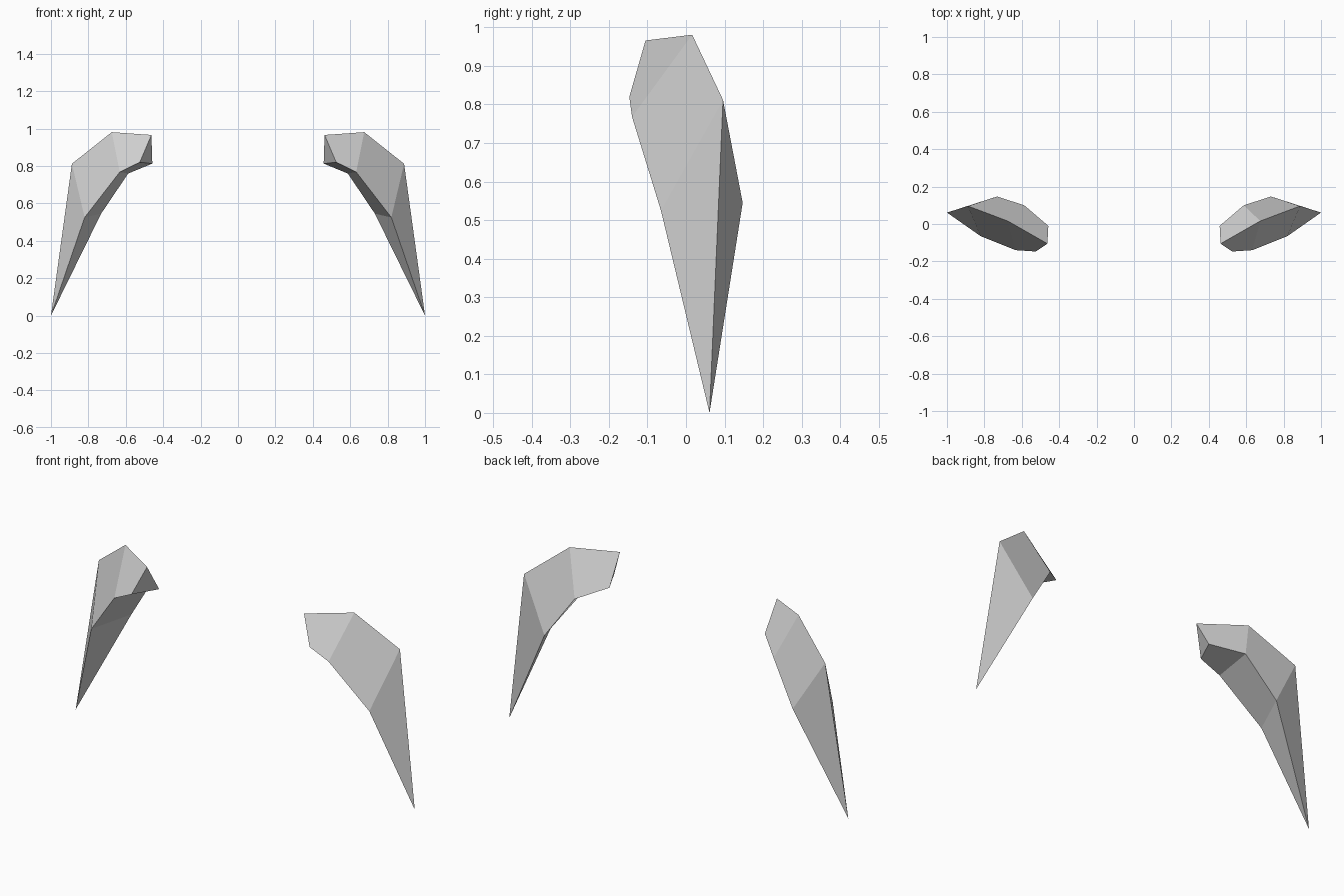
import bpy
import bmesh
from mathutils import Vector

cube = bpy.data.objects.get("Cube")
if cube:
    bpy.data.objects.remove(cube, do_unlink=True)

# Single flat colour
grey = bpy.data.materials.new("light_grey")
grey.use_nodes = True
colour = (0.64, 0.64, 0.64, 1.0)
grey.diffuse_color = colour
bsdf = grey.node_tree.nodes["Principled BSDF"]
bsdf.inputs["Base Color"].default_value = colour
bsdf.inputs["Roughness"].default_value = 0.8

# Triangular cross-sections from the root outwards: ridge, front edge, back edge
SECTIONS = [
    [(0.463, -0.105, 0.966), (0.525, -0.147, 0.82), (0.458, -0.01, 0.813)],
    [(0.675, 0.016, 0.981), (0.632, -0.14, 0.768), (0.587, 0.1, 0.76)],
    [(0.888, 0.096, 0.812), (0.82, -0.065, 0.525), (0.732, 0.147, 0.545)],
]
TIP = (1.0, 0.061, 0.0)


def build_horn(name, side):
    """Loft the cross-sections into a curved horn that ends in a point."""
    bm = bmesh.new()

    def vert(co):
        return bm.verts.new(Vector((co[0] * side, co[1], co[2])))

    rings = [[vert(co) for co in section] for section in SECTIONS]
    tip = vert(TIP)

    # Root cap
    bm.faces.new(rings[0])
    # Sides and pointed end
    for i in range(3):
        j = (i + 1) % 3
        for a, b in zip(rings, rings[1:]):
            bm.faces.new((a[i], a[j], b[j], b[i]))
        bm.faces.new((rings[-1][i], rings[-1][j], tip))

    bmesh.ops.recalc_face_normals(bm, faces=bm.faces)
    mesh = bpy.data.meshes.new(name)
    bm.to_mesh(mesh)
    bm.free()
    mesh.materials.append(grey)
    horn = bpy.data.objects.new(name, mesh)
    bpy.context.collection.objects.link(horn)


# Mirrored pair
build_horn("left_horn", 1)
build_horn("right_horn", -1)
